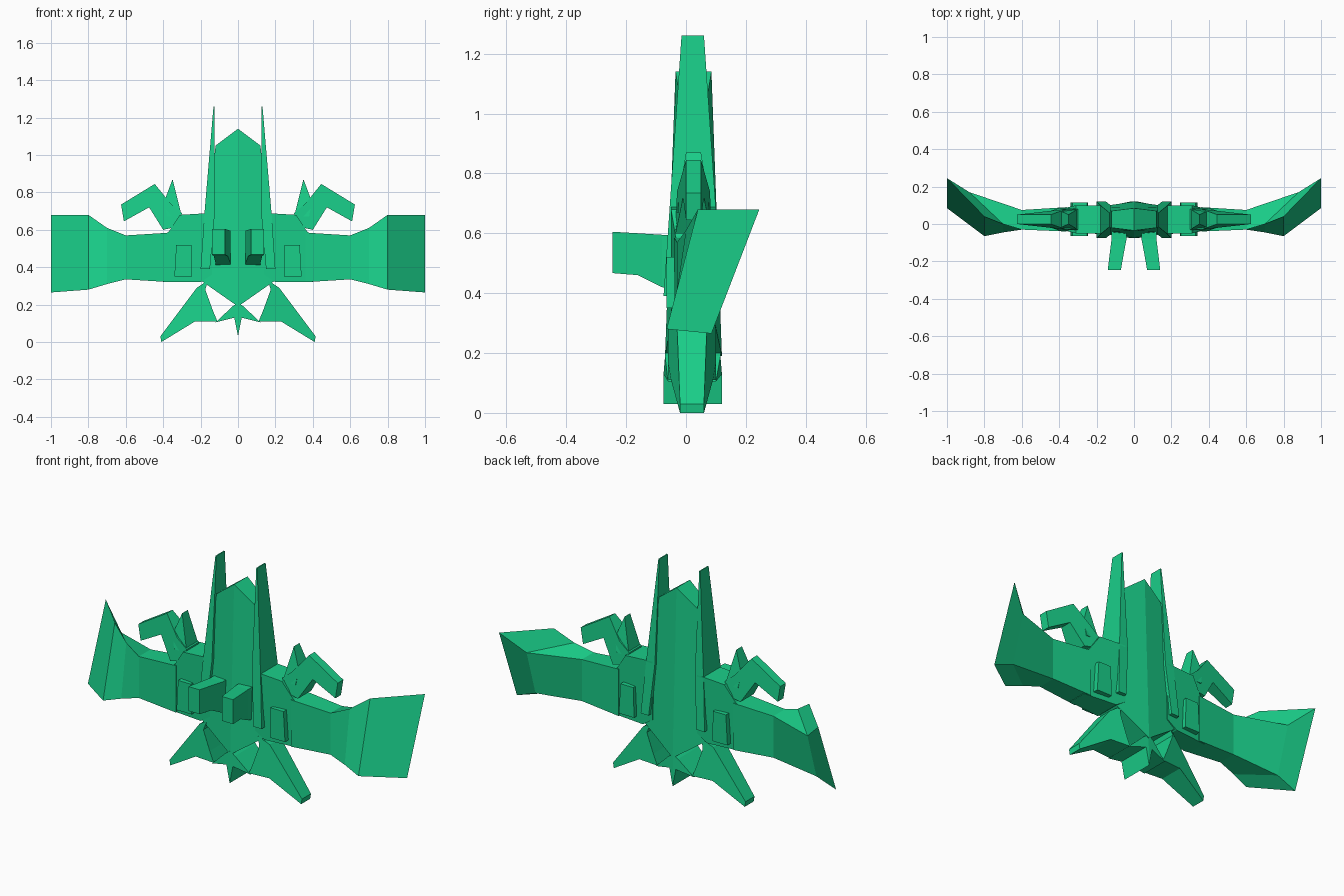
import bpy, bmesh

if "Cube" in bpy.data.objects:
    bpy.data.objects.remove(bpy.data.objects["Cube"])

mat = bpy.data.materials.new("green")
mat.diffuse_color = (0.01, 0.62, 0.25, 1)
mat.use_nodes = True
mat.node_tree.nodes["Principled BSDF"].inputs["Base Color"].default_value = mat.diffuse_color


def finish(name, bm, mirror=True):
    bmesh.ops.recalc_face_normals(bm, faces=bm.faces)
    me = bpy.data.meshes.new(name)
    bm.to_mesh(me)
    bm.free()
    me.materials.append(mat)
    ob = bpy.data.objects.new(name, me)
    bpy.context.collection.objects.link(ob)
    if mirror:
        m = ob.modifiers.new("mirror", 'MIRROR')
        m.use_axis[0] = True
        m.merge_threshold = 0.0005
    return ob


def loft(name, rings):
    """Skin closed rings of (x, y, z) points, capped at both ends."""
    bm = bmesh.new()
    rows = [[bm.verts.new(p) for p in r] for r in rings]
    n = len(rows[0])
    for a, b in zip(rows, rows[1:]):
        for i in range(n):
            j = (i + 1) % n
            bm.faces.new((a[i], a[j], b[j], b[i]))
    bm.faces.new(rows[0])
    bm.faces.new(rows[-1])
    return finish(name, bm)


def slab(name, profile):
    """Front outline of (x, z, y_front, y_back); left open along x = 0."""
    bm = bmesh.new()
    front = [bm.verts.new((x, a, z)) for x, z, a, b in profile]
    back = [bm.verts.new((x, b, z)) for x, z, a, b in profile]
    bm.faces.new(front)
    bm.faces.new(back)
    n = len(profile)
    for i in range(n):
        j = (i + 1) % n
        if profile[i][0] == 0 and profile[j][0] == 0:
            continue
        bm.faces.new((front[i], front[j], back[j], back[i]))
    return finish(name, bm)


def rect_z(x0, x1, y0, y1, z):
    return [(x0, y0, z), (x1, y0, z), (x1, y1, z), (x0, y1, z)]


def rect_y(x0, x1, y, z0, z1):
    return [(x0, y, z0), (x1, y, z0), (x1, y, z1), (x0, y, z1)]


def rect_x(x, y0, y1, z0, z1):
    return [(x, y0, z1), (x, y1, z1), (x, y1, z0), (x, y0, z0)]


# Central hull with front and back ridges
slab("hull", [(0, 1.14, -.035, .085), (.12, 1.05, -.02, .07),
              (.2, .33, -.045, .09), (0, .19, -.07, .12)])

# Tall side fins
loft("fin", [rect_z(.15, .2, -.075, .12, .39),
             rect_z(.125, .18, -.055, .1, .68),
             rect_z(.125, .131, -.015, .06, 1.26)])

# Tail keel with centre spike
slab("keel", [(0, .21, -.07, .115), (.03, .19, -.07, .115),
              (.12, .105, -.06, .1), (.02, .13, -.075, .12),
              (0, .03, -.075, .12)])

# Splayed legs
slab("leg", [(.16, .33, -.05, .09), (.22, .29, -.03, .07),
             (.415, .03, -.02, .06), (.41, 0, -.02, .06),
             (.23, .11, -.05, .09), (.11, .11, -.06, .1),
             (.135, .17, -.06, .1), (.175, .28, -.06, .1)])

# Shoulder blocks and the raised pods on both faces
slab("shoulder", [(.14, .69, -.05, .1), (.31, .68, -.05, .1),
                  (.37, .59, -.035, .085), (.40, .57, -.03, .08),
                  (.40, .32, -.03, .08), (.2, .32, -.05, .1),
                  (.14, .36, -.05, .1)])
loft("pod", [rect_z(.245, .34, -.065, .115, .35),
             rect_z(.25, .33, -.065, .115, .52)])

# Arms flaring into the slanted end panels
loft("wing", [rect_x(.36, -.04, .09, .32, .585),
              rect_x(.6, -.03, .075, .335, .57),
              [(.7, 0, .61), (.88, .17, .57), (.88, .09, .31), (.7, -.045, .31)],
              [(.8, .04, .68), (1, .245, .68), (1, .085, .265), (.8, -.065, .28)]])

# Hooked claws above the shoulders
slab("claw", [(.30, .69, -.03, .08), (.36, .74, -.03, .08),
              (.445, .845, 0, .05), (.625, .735, 0, .05),
              (.61, .645, 0, .05), (.475, .72, -.01, .06),
              (.40, .60, -.035, .085), (.31, .62, -.035, .085)])
slab("shoulder_spike", [(.30, .67, -.03, .08), (.35, .87, 0, .05),
                        (.395, .75, -.02, .07), (.38, .67, -.03, .08)])

# Forward guns
loft("gun", [rect_y(.04, .12, -.04, .41, .595),
             rect_y(.04, .12, -.08, .42, .595),
             rect_y(.055, .13, -.16, .46, .6),
             rect_y(.07, .14, -.245, .467, .605)])
